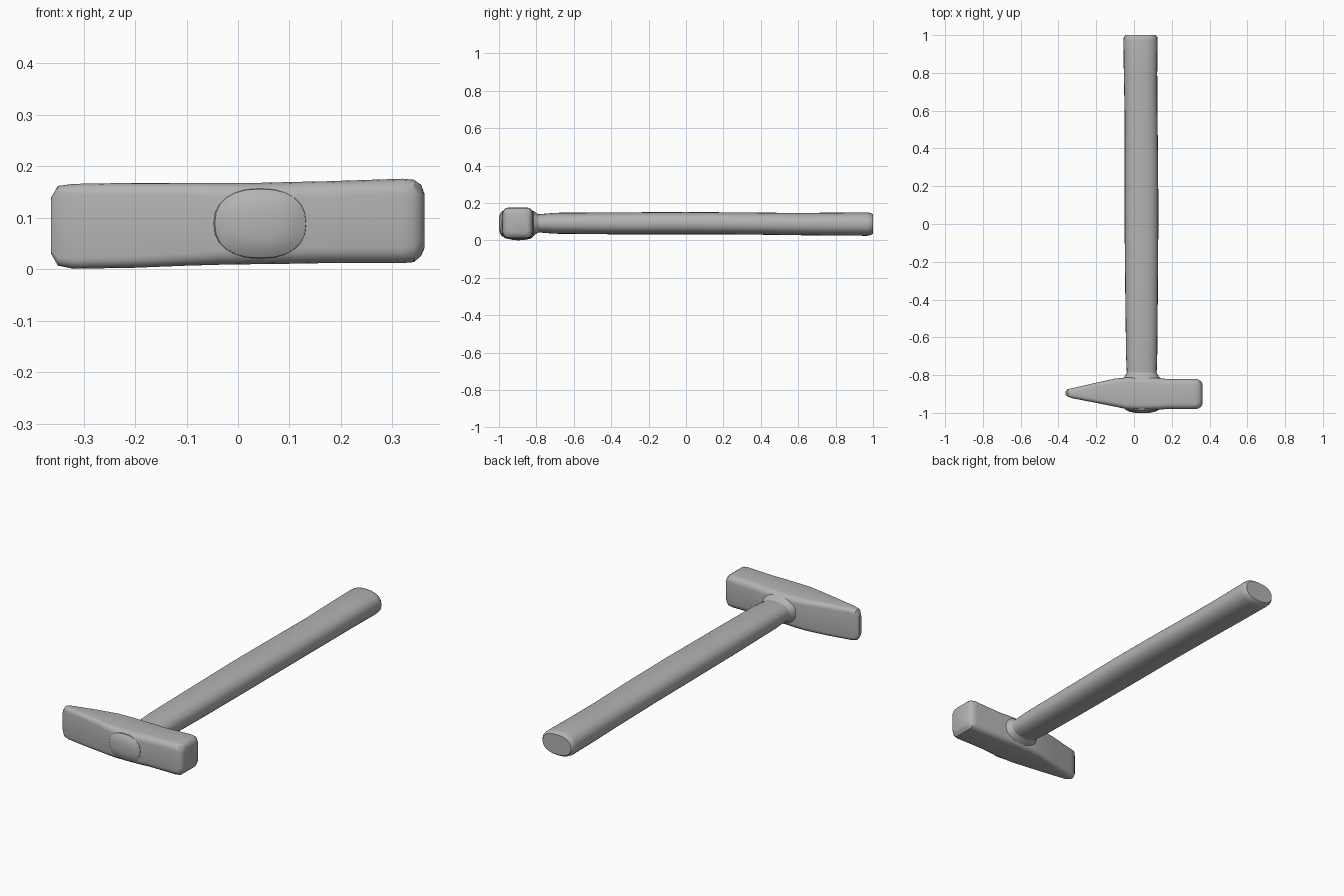
import bpy, bmesh, math
from mathutils import Vector

cube = bpy.data.objects.get("Cube")
if cube:
    bpy.data.objects.remove(cube, do_unlink=True)

grey = bpy.data.materials.new("plain grey")
grey.use_nodes = True
colour = (0.45, 0.45, 0.45, 1)
grey.diffuse_color = colour
grey.node_tree.nodes["Principled BSDF"].inputs["Base Color"].default_value = colour


def rounded_rect(a0, a1, b0, b1, r, seg=4):
    """Counter-clockwise outline of a rounded rectangle."""
    r = min(r, (a1 - a0) * 0.45, (b1 - b0) * 0.45)
    pts = []
    corners = [(a1 - r, b1 - r), (a0 + r, b1 - r), (a0 + r, b0 + r), (a1 - r, b0 + r)]
    for k, (ca, cb) in enumerate(corners):
        for i in range(seg + 1):
            t = math.pi / 2 * (k + i / seg)
            pts.append((ca + r * math.cos(t), cb + r * math.sin(t)))
    return pts


def ellipse(a0, a1, b0, b1, n=24, power=0.85):
    """Slightly squared ellipse that fills the given bounds."""
    pts = []
    for i in range(n):
        t = 2 * math.pi * i / n
        c, s = math.cos(t), math.sin(t)
        pts.append(((a0 + a1) / 2 + (a1 - a0) / 2 * math.copysign(abs(c) ** power, c),
                    (b0 + b1) / 2 + (b1 - b0) / 2 * math.copysign(abs(s) ** power, s)))
    return pts


def loft(name, rings, angle=35):
    """Skin a list of equal-length rings and cap both ends."""
    bm = bmesh.new()
    loops = [[bm.verts.new(p) for p in ring] for ring in rings]
    n = len(loops[0])
    for a, b in zip(loops, loops[1:]):
        for i in range(n):
            bm.faces.new((a[i], a[(i + 1) % n], b[(i + 1) % n], b[i]))
    bm.faces.new(loops[0])
    bm.faces.new(loops[-1])
    bmesh.ops.recalc_face_normals(bm, faces=bm.faces)
    mesh = bpy.data.meshes.new(name)
    bm.to_mesh(mesh)
    bm.free()
    mesh.materials.append(grey)
    obj = bpy.data.objects.new(name, mesh)
    bpy.context.collection.objects.link(obj)
    bpy.ops.object.select_all(action='DESELECT')
    obj.select_set(True)
    bpy.context.view_layer.objects.active = obj
    bpy.ops.object.shade_smooth_by_angle(angle=math.radians(angle))
    return obj


# Hammer head: wedge peen at -x, square striking face at +x
# x, y min, y max, z min, z max, corner radius
head = [
    (-0.363, -0.905, -0.885, 0.030, 0.140, 0.010),
    (-0.350, -0.915, -0.874, 0.007, 0.162, 0.016),
    (-0.320, -0.924, -0.868, 0.001, 0.166, 0.020),
    (-0.200, -0.947, -0.840, 0.003, 0.168, 0.022),
    (-0.100, -0.967, -0.818, 0.007, 0.168, 0.024),
    (-0.030, -0.982, -0.812, 0.009, 0.168, 0.028),
    (0.040, -0.985, -0.812, 0.010, 0.168, 0.030),
    (0.120, -0.983, -0.814, 0.011, 0.170, 0.030),
    (0.170, -0.980, -0.820, 0.012, 0.171, 0.030),
    (0.320, -0.980, -0.820, 0.012, 0.176, 0.030),
    (0.342, -0.977, -0.823, 0.014, 0.174, 0.030),
    (0.356, -0.967, -0.833, 0.026, 0.164, 0.030),
    (0.362, -0.955, -0.845, 0.040, 0.148, 0.026),
]
loft("hammer_head", [[Vector((x, a, b)) for a, b in rounded_rect(y0, y1, z0, z1, r)]
                     for x, y0, y1, z0, z1, r in head])


def along_y(stations):
    return [[Vector((a, y, b)) for a, b in ellipse(x0, x1, z0, z1)]
            for y, x0, x1, z0, z1 in stations]


# Long wooden handle, gently swelling and softened at the butt
# y, x min, x max, z min, z max
loft("handle", along_y([
    (-0.900, -0.036, 0.118, 0.045, 0.138),
    (-0.790, -0.038, 0.120, 0.043, 0.140),
    (-0.700, -0.042, 0.123, 0.036, 0.148),
    (-0.400, -0.046, 0.126, 0.033, 0.150),
    (0.000, -0.050, 0.129, 0.033, 0.152),
    (0.300, -0.050, 0.128, 0.032, 0.150),
    (0.600, -0.050, 0.124, 0.028, 0.147),
    (0.800, -0.054, 0.123, 0.026, 0.149),
    (0.970, -0.056, 0.125, 0.025, 0.150),
    (0.990, -0.054, 0.123, 0.029, 0.147),
    (1.000, -0.046, 0.115, 0.037, 0.139),
]))

# Flared collar where the handle enters the head
loft("collar", along_y([
    (-0.840, -0.065, 0.148, 0.018, 0.162),
    (-0.812, -0.054, 0.136, 0.026, 0.156),
    (-0.798, -0.042, 0.124, 0.038, 0.145),
    (-0.780, -0.036, 0.118, 0.046, 0.138),
]))

# Handle tip bulging out of the front of the head
loft("handle_tip", along_y([
    (-0.960, -0.055, 0.140, 0.018, 0.160),
    (-0.984, -0.045, 0.132, 0.022, 0.156),
    (-0.994, -0.025, 0.112, 0.036, 0.142),
    (-1.000, 0.005, 0.080, 0.060, 0.118),
]))
